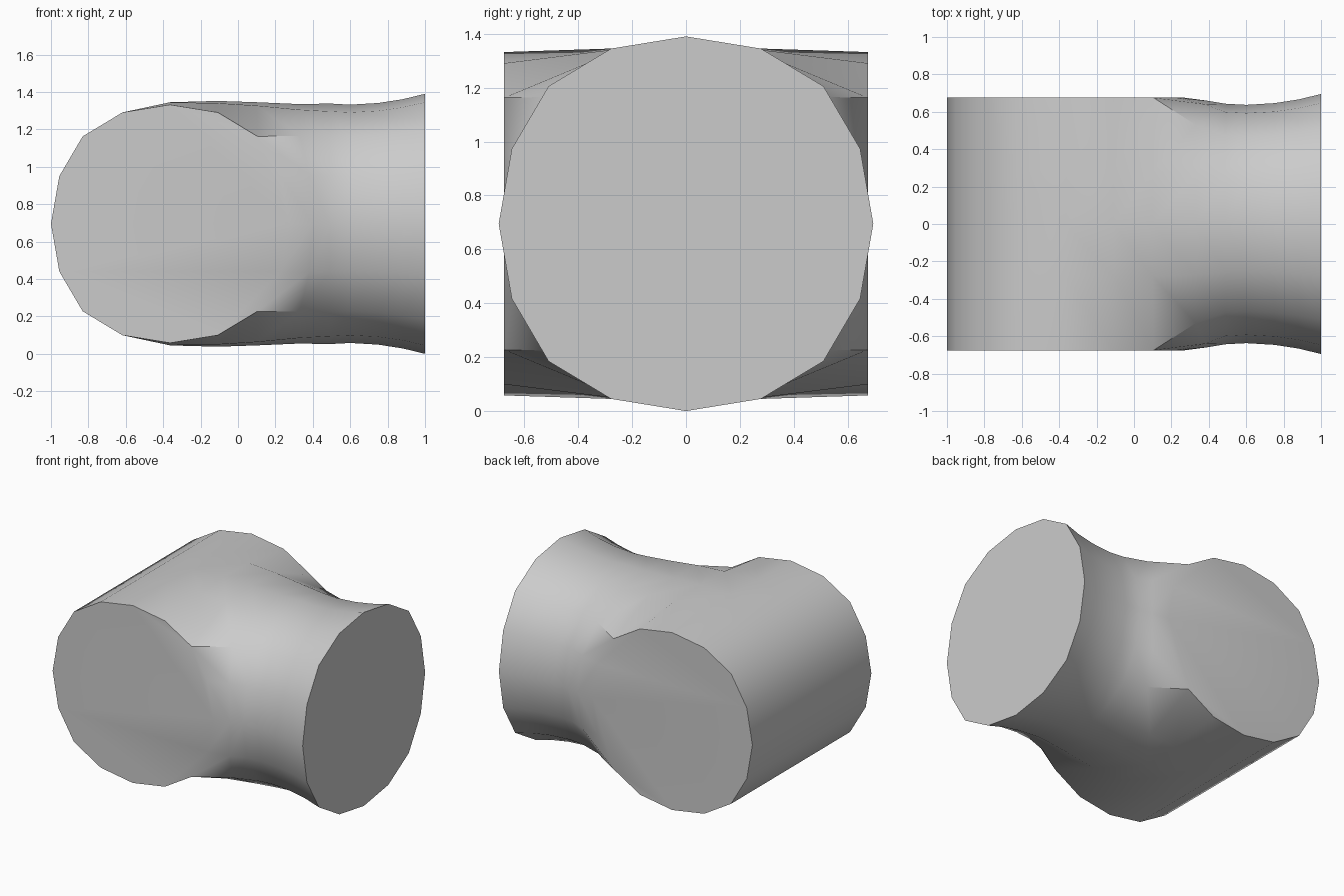
import bpy
import bmesh
import math
from mathutils import Vector

old = bpy.data.objects.get("Cube")
if old:
    bpy.data.objects.remove(old, do_unlink=True)

# Slightly squared sixteen-sided profile, one quarter: (sideways, up)
PROFILE = [(0, 1), (0.4, 0.935), (0.734, 0.734), (0.93, 0.4), (1, 0)]
RUN_X, RUN_R, HALF_Y = -0.363, 0.637, 0.675
CENTRE_Z = 0.695

bm = bmesh.new()


def add_face(points):
    bm.faces.new([bm.verts.new(p) for p in points])


def skin(rows):
    """Join neighbouring rows of points with quads."""
    for a, b in zip(rows, rows[1:]):
        for i in range(len(a) - 1):
            add_face([a[i], a[i + 1], b[i + 1], b[i]])


def run_point(k, side, y=HALF_Y):
    s, u = PROFILE[k]
    return Vector((RUN_X + side * RUN_R * s, y, RUN_R * u))


def branch_ring(x, r):
    return [Vector((x, r * s, r * u)) for s, u in PROFILE]


# Back half of the run pipe, with a slight rise at the crown
back = [[run_point(k, -1, y) for y in (0, 0.28, HALF_Y)] for k in range(5)]
crown = [Vector((RUN_X, 0, 0.65)), Vector((RUN_X, 0.28, 0.65)), run_point(0, 1)]
back[0] = crown
skin(back)

# Saddle where the run turns into the branch
mid = [Vector((-0.11, 0, 0.657)), Vector((-0.11, 0.28, 0.645)), run_point(1, 1)]
mouth = [Vector((0.1, 0, 0.65)), Vector((0.1, 0.28, 0.632))]
mouth += [run_point(k, 1) for k in (2, 3, 4)]
skin([crown, mid, mouth[:3]])

# Branch pipe with a narrow waist and a flared end
throat = [Vector(p) for p in ((0.33, 0, 0.64), (0.33, 0.27, 0.61),
                              (0.33, 0.53, 0.47), (0.38, 0.64, 0.26),
                              (0.4, 0.658, 0))]
stations = [(0.49, 0.643), (0.6, 0.637), (0.75, 0.646), (0.88, 0.666), (1, 0.695)]
rings = [branch_ring(x, r) for x, r in stations]
skin([mouth, throat] + rings)

# Flat ends of the run and of the branch
outline = [run_point(k, -1) for k in range(4, -1, -1)]
outline += [run_point(k, 1) for k in range(1, 5)]
add_face(outline)
add_face(rings[-1] + [Vector((1, 0, 0))])

# Mirror the quarter to all sides
bmesh.ops.remove_doubles(bm, verts=bm.verts[:], dist=0.0005)
for axis in ("Y", "Z"):
    bmesh.ops.mirror(bm, geom=bm.verts[:] + bm.edges[:] + bm.faces[:],
                     axis=axis, merge_dist=0.0005)
    bmesh.ops.remove_doubles(bm, verts=bm.verts[:], dist=0.0005)
bmesh.ops.recalc_face_normals(bm, faces=bm.faces[:])
bmesh.ops.translate(bm, verts=bm.verts[:], vec=(0, 0, CENTRE_Z))

mesh = bpy.data.meshes.new("tee_pipe")
bm.to_mesh(mesh)
bm.free()
pipe = bpy.data.objects.new("tee_pipe", mesh)
bpy.context.collection.objects.link(pipe)

# Plain grey finish
grey = bpy.data.materials.new("plain_grey")
grey.use_nodes = True
colour = (0.6, 0.6, 0.6, 1)
grey.diffuse_color = colour
grey.node_tree.nodes["Principled BSDF"].inputs["Base Color"].default_value = colour
mesh.materials.append(grey)

bpy.ops.object.select_all(action="DESELECT")
pipe.select_set(True)
bpy.context.view_layer.objects.active = pipe
bpy.ops.object.shade_smooth_by_angle(angle=math.radians(40))
